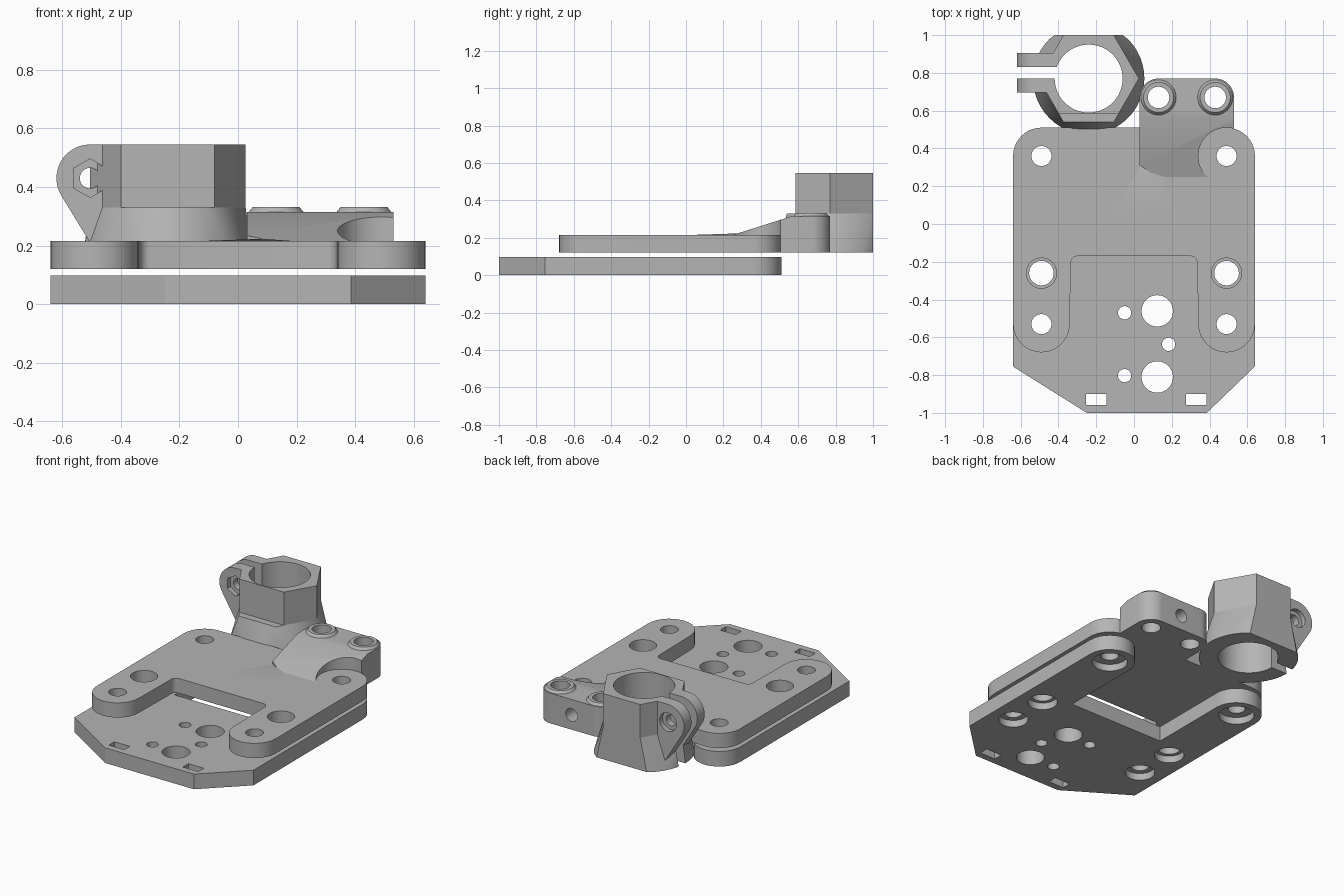
import bpy, bmesh
from math import pi, cos, sin, radians
from mathutils import Matrix, Vector

cube = bpy.data.objects.get("Cube")
if cube:
    bpy.data.objects.remove(cube, do_unlink=True)

grey = bpy.data.materials.new("plain grey")
grey.use_nodes = True
COLOR = (0.46, 0.46, 0.46, 1)
grey.diffuse_color = COLOR
grey.node_tree.nodes["Principled BSDF"].inputs["Base Color"].default_value = COLOR


def finish(name, bm):
    bmesh.ops.recalc_face_normals(bm, faces=bm.faces)
    mesh = bpy.data.meshes.new(name)
    bm.to_mesh(mesh)
    bm.free()
    mesh.materials.append(grey)
    ob = bpy.data.objects.new(name, mesh)
    bpy.context.collection.objects.link(ob)
    return ob


def arc(cx, cy, r, a0, a1, n=14):
    return [(cx + r * cos(radians(a0 + (a1 - a0) * i / n)),
             cy + r * sin(radians(a0 + (a1 - a0) * i / n))) for i in range(n + 1)]


def prism(name, outline, lo, hi, axis="z"):
    """Extrude an outline along z, or an x-z outline along y."""
    bm = bmesh.new()
    place = (lambda p, h: (p[0], p[1], h)) if axis == "z" else (lambda p, h: (p[0], h, p[1]))
    rings = [[bm.verts.new(place(p, h)) for p in outline] for h in (lo, hi)]
    bm.faces.new(rings[0])
    bm.faces.new(rings[1])
    for i in range(len(outline)):
        j = (i + 1) % len(outline)
        bm.faces.new((rings[0][i], rings[0][j], rings[1][j], rings[1][i]))
    return finish(name, bm)


def hull(name, points):
    bm = bmesh.new()
    for p in points:
        bm.verts.new(p)
    res = bmesh.ops.convex_hull(bm, input=bm.verts)
    loose = [v for v in res["geom_interior"] if isinstance(v, bmesh.types.BMVert)]
    bmesh.ops.delete(bm, geom=loose, context="VERTS")
    bmesh.ops.dissolve_limit(bm, angle_limit=0.005, verts=bm.verts, edges=bm.edges)
    return finish(name, bm)


def rod(name, center, r, length, r2=None, sides=48, axis="z"):
    bm = bmesh.new()
    turn = Matrix.Rotation(pi / 2, 4, "X") if axis == "y" else Matrix()
    bmesh.ops.create_cone(bm, cap_ends=True, segments=sides, radius1=r,
                          radius2=r if r2 is None else r2, depth=length,
                          matrix=Matrix.Translation(center) @ turn)
    return finish(name, bm)


def hole(x, y, r, lo=-0.1, hi=0.7):
    return rod("cutter", (x, y, (lo + hi) / 2), r, hi - lo)


def box(x0, x1, y0, y1, z0, z1):
    return prism("cutter", [(x0, y0), (x1, y0), (x1, y1), (x0, y1)], z0, z1)


def cut(ob, cutters, operation="DIFFERENCE"):
    """Apply the boolean for every cutter, then drop the cutters."""
    for c in cutters:
        mod = ob.modifiers.new("cut", "BOOLEAN")
        mod.object, mod.operation, mod.solver = c, operation, "EXACT"
    dg = bpy.context.evaluated_depsgraph_get()
    mesh = bpy.data.meshes.new_from_object(ob.evaluated_get(dg))
    ob.modifiers.clear()
    ob.data = mesh
    for c in cutters:
        bpy.data.objects.remove(c, do_unlink=True)


sides = (-0.49, 0.49)

# Lower plate: U shape open to the back, clipped front corners
R = 0.15
lower = prism("lower_plate",
              [(-0.25, -1), (0.385, -1), (0.64, -0.755)] + arc(0.49, 0.36, R, 0, 180)
              + [(0.34, -0.165), (-0.34, -0.165)] + arc(-0.49, 0.36, R, 0, 180)
              + [(-0.64, -0.755)], 0, 0.098)
cutters = []
for x in sides:
    for y, r, wide in ((0.36, 0.053, 0.105), (-0.26, 0.065, 0.088), (-0.53, 0.053, 0.088)):
        cutters += [hole(x, y, r), hole(x, y, wide, -0.1, 0.045)]
for y in (-0.46, -0.81):
    cutters.append(hole(0.123, y, 0.083))
for x, y in ((-0.05, -0.47), (0.183, -0.637), (-0.05, -0.803)):
    cutters.append(hole(x, y, 0.035))
for x in (-0.2, 0.33):
    cutters.append(box(x - 0.055, x + 0.055, -0.957, -0.9, -0.1, 0.2))
cut(lower, cutters)

# Upper plate: U shape open to the front, round arm ends
upper = prism("upper_plate",
              arc(0.49, -0.53, R, -180, 0) + arc(0.49, 0.36, R, 0, 90)
              + arc(-0.49, 0.36, R, 90, 180) + arc(-0.49, -0.53, R, 180, 360)
              + arc(-0.30, -0.205, 0.035, 180, 90, 5) + arc(0.30, -0.205, 0.035, 90, 0, 5),
              0.12, 0.215)
cut(upper, [hole(x, y, r) for x in sides
            for y, r in ((0.36, 0.053), (-0.26, 0.08), (-0.53, 0.053))])

# Rear block with sloped front, pocket round the plate hole, and a cross bore
base = ([(0.03, 0.31), (0.12, 0.25), (0.53, 0.25), (0.53, 0.565)]
        + arc(0.43, 0.67, 0.1, 0, 90) + arc(0.13, 0.67, 0.1, 90, 180) + [(0.03, 0.565)])
block = hull("rear_block", [(x, y, 0.12) for x, y in base]
             + [(x, y, min(0.315, 0.215 + (y - 0.25) * 0.317)) for x, y in base])
posts = (0.13, 0.43)
cut(block, [hole(0.49, 0.36, R)] + [hole(x, 0.67, 0.057) for x in posts]
    + [rod("cutter", (0.28, 0.66, 0.215), 0.042, 0.3, axis="y")])

# Chamfered bosses on the block
bosses = []
for x in posts:
    boss = rod("block_boss", (x, 0.67, 0.32), 0.098, 0.022, 0.08)
    cut(boss, [hole(x, 0.67, 0.057)])
    bosses.append(boss)

# Low rib that fades into the plate
rib = hull("fading_rib", [(-0.16, 0, 0.214), (0.21, 0, 0.214), (0.08, 0.27, 0.223),
                          (0.03, 0.31, 0.214), (0.16, 0.3, 0.214), (0.08, 0.3, 0.2)])

# Clamp: hexagonal collar lofted from a round foot
CX, CY = -0.24, 0.77
hexagon = [(CX + 0.266 * cos(k * pi / 3), CY + 0.266 * sin(k * pi / 3)) for k in range(6)]
foot = [(x, min(y, 1.0)) for x, y in arc(CX, CY, 0.295, 0, 360, 48)[:-1]]
clamp = hull("clamp_foot", [(x, y, 0.12) for x, y in foot] + [(x, y, 0.33) for x, y in hexagon])
collar = prism("clamp_collar", hexagon, 0.325, 0.545)
cut(collar, [box(-0.7, 0.3, 0.4, 0.585, 0.33, 0.7)])
slot = (-0.8, CX, 0.77, 0.83)
for part in (clamp, collar):
    cut(part, [hole(CX, CY, 0.18), box(*slot, 0, 0.7)])

# Clamp ears with bolt hole, hexagonal nut recess and round head recess
EX, EZ = -0.505, 0.43
profile = arc(EX, EZ, 0.115, 90, 212) + [(-0.45, 0.12), (-0.415, 0.12), (-0.415, 0.545)]
ears = []
for name, y0, y1, recess_y, n, r in (("front_ear", 0.695, 0.77, 0.695, 6, 0.066),
                                     ("back_ear", 0.83, 0.905, 0.905, 32, 0.06)):
    ear = prism(name, profile, y0, y1, axis="y")
    cut(ear, [rod("cutter", (EX, 0.8, EZ), 0.035, 0.5, axis="y"),
              rod("cutter", (EX, recess_y, EZ), r, 0.06, sides=n, axis="y"),
              hole(CX, CY, 0.18)])
    ears.append(ear)

# Smooth the curved walls, keep edges sharp
bpy.ops.object.select_all(action="DESELECT")
for ob in [lower, upper, block, rib, clamp, collar] + bosses + ears:
    ob.select_set(True)
    bpy.context.view_layer.objects.active = ob
bpy.ops.object.shade_smooth_by_angle(angle=radians(25))
